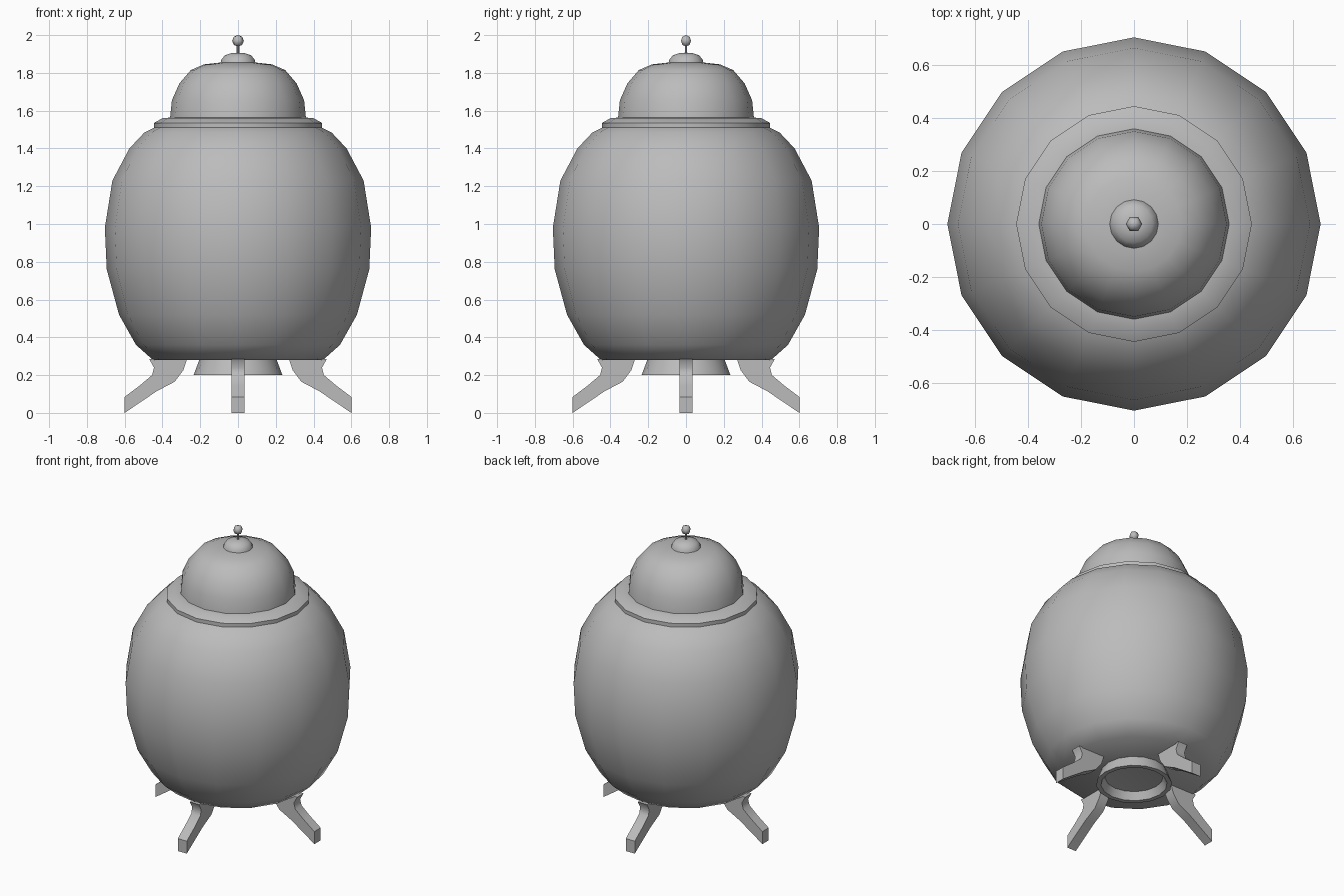
import bpy, bmesh, math
from mathutils import Matrix

cube = bpy.data.objects.get("Cube")
if cube:
    bpy.data.objects.remove(cube, do_unlink=True)

GREY = (0.5, 0.5, 0.5, 1)
metal = bpy.data.materials.new("plain grey")
metal.use_nodes = True
metal.diffuse_color = GREY
metal.node_tree.nodes["Principled BSDF"].inputs["Base Color"].default_value = GREY


def finish(name, bm, angle=50):
    """Turn a bmesh into a smooth shaded object."""
    bmesh.ops.recalc_face_normals(bm, faces=bm.faces)
    mesh = bpy.data.meshes.new(name)
    bm.to_mesh(mesh)
    bm.free()
    mesh.materials.append(metal)
    obj = bpy.data.objects.new(name, mesh)
    bpy.context.collection.objects.link(obj)
    bpy.ops.object.select_all(action='DESELECT')
    bpy.context.view_layer.objects.active = obj
    obj.select_set(True)
    bpy.ops.object.shade_smooth_by_angle(angle=math.radians(angle))
    return obj


def lathe(name, profile, sides=16, angle=50):
    """Spin a radius/height profile around z."""
    bm = bmesh.new()
    verts = [bm.verts.new((r, 0, z)) for r, z in profile]
    edges = [bm.edges.new(pair) for pair in zip(verts, verts[1:])]
    bmesh.ops.spin(bm, geom=verts + edges, cent=(0, 0, 0), axis=(0, 0, 1),
                   angle=math.tau, steps=sides, use_duplicate=False)
    bmesh.ops.remove_doubles(bm, verts=bm.verts, dist=0.0005)
    return finish(name, bm, angle)


# Barrel shaped hull with a collar on top
lathe("hull", [(0, .28), (.45, .28), (.54, .36), (.63, .52), (.695, .76), (.705, .98),
               (.665, 1.23), (.575, 1.4), (.495, 1.485), (.445, 1.51)])
lathe("collar", [(.445, 1.5), (.445, 1.535), (.40, 1.56), (.34, 1.565), (0, 1.565)])

# Domed lid, cap and antenna
lathe("dome", [(0, 1.56), (.36, 1.56), (.35, 1.655), (.31, 1.745), (.25, 1.815),
               (.18, 1.845), (.09, 1.855), (0, 1.857)])
lathe("cap", [(.093, 1.85), (.088, 1.87), (.07, 1.893), (.035, 1.905), (0, 1.907)])
lathe("antenna_rod", [(.007, 1.9), (.007, 1.95)], 6)
lathe("antenna_ball", [(0, 1.94), (.022, 1.948), (.031, 1.97), (.022, 1.992), (0, 2)], 6, 70)

# Exhaust nozzle with a hollow underside
lathe("nozzle", [(.205, .28), (.235, .2), (.205, .2), (.18, .25), (0, .27)])

# Four bent legs: rows of (outer, inner) points from hull to foot
LEG = [((.47, .285), (.27, .285)), ((.445, .24), (.29, .225)), ((.455, .2), (.335, .165)),
       ((.52, .145), (.43, .115)), ((.60, .085), (.60, 0))]
HALF = .034
for i, side in enumerate(("left", "back", "right", "front")):
    bm = bmesh.new()
    rings = [[bm.verts.new((x, y, z)) for (x, z), y in
              ((out, -HALF), (out, HALF), (inn, HALF), (inn, -HALF))] for out, inn in LEG]
    for a, b in zip(rings, rings[1:]):
        for k in range(4):
            bm.faces.new((a[k], a[(k + 1) % 4], b[(k + 1) % 4], b[k]))
    bm.faces.new(rings[0])
    bm.faces.new(rings[-1])
    bmesh.ops.rotate(bm, verts=bm.verts, cent=(0, 0, 0),
                     matrix=Matrix.Rotation(i * math.pi / 2, 3, 'Z'))
    finish(side + "_leg", bm)
